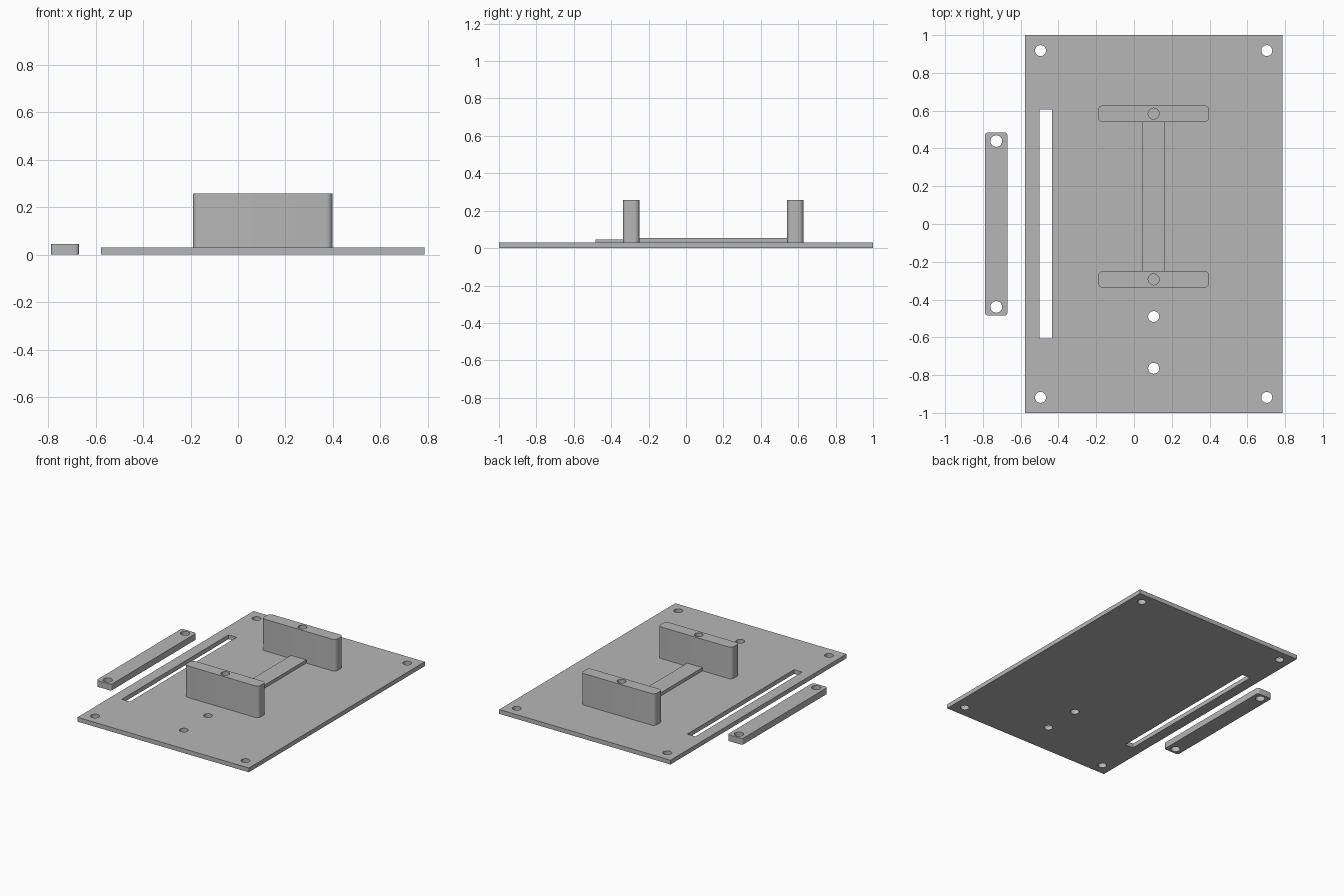
import bpy, bmesh, math

if "Cube" in bpy.data.objects:
    bpy.data.objects.remove(bpy.data.objects["Cube"])

grey = bpy.data.materials.new("light grey")
grey.diffuse_color = (0.47, 0.47, 0.47, 1)
grey.use_nodes = True
grey.node_tree.nodes["Principled BSDF"].inputs["Base Color"].default_value = grey.diffuse_color


def prism(name, outline, z0, z1):
    """Extrude a closed counter-clockwise xy outline from z0 to z1."""
    bm = bmesh.new()
    face = bm.faces.new([bm.verts.new((x, y, z0)) for x, y in outline])
    top = bmesh.ops.extrude_face_region(bm, geom=[face])["geom"]
    for v in top:
        if isinstance(v, bmesh.types.BMVert):
            v.co.z = z1
    bmesh.ops.recalc_face_normals(bm, faces=bm.faces)
    mesh = bpy.data.meshes.new(name)
    bm.to_mesh(mesh)
    bm.free()
    mesh.materials.append(grey)
    obj = bpy.data.objects.new(name, mesh)
    bpy.context.collection.objects.link(obj)
    return obj


def circle(cx, cy, r, n=32):
    return [(cx + r * math.cos(2 * math.pi * i / n),
             cy + r * math.sin(2 * math.pi * i / n)) for i in range(n)]


def rect(x0, x1, y0, y1, r=0.0, steps=6):
    """Rectangle outline, with rounded corners when r is given."""
    if r == 0:
        return [(x0, y0), (x1, y0), (x1, y1), (x0, y1)]
    centres = [(x1 - r, y1 - r), (x0 + r, y1 - r), (x0 + r, y0 + r), (x1 - r, y0 + r)]
    return [(cx + r * math.cos(math.pi / 2 * (q + s / steps)),
             cy + r * math.sin(math.pi / 2 * (q + s / steps)))
            for q, (cx, cy) in enumerate(centres) for s in range(steps + 1)]


def finish(obj, cutouts, z0, z1):
    """Cut the given outlines out of the part, then smooth its curved walls."""
    bpy.context.view_layer.objects.active = obj
    for outline in cutouts:
        cutter = prism("cutter", outline, z0, z1)
        cutter.hide_render = True
        mod = obj.modifiers.new("cut", 'BOOLEAN')
        mod.operation, mod.solver, mod.object = 'DIFFERENCE', 'EXACT', cutter
        bpy.ops.object.modifier_apply(modifier=mod.name)
        bpy.data.objects.remove(cutter)
    bpy.ops.object.select_all(action='DESELECT')
    obj.select_set(True)
    bpy.ops.object.shade_smooth_by_angle(angle=math.radians(30))


PLATE = 0.031      # plate thickness
MID = 0.104        # x centre of plate

# base plate: corner holes, two front holes, long slot
plate = prism("base_plate", rect(-0.577, 0.786, -1, 1), 0, PLATE)
holes = [circle(x, y, 0.029) for x in (-0.495, 0.703) for y in (-0.918, 0.918)]
holes += [circle(MID, y, 0.029) for y in (-0.49, -0.764)]
finish(plate, holes + [rect(-0.5, -0.435, -0.607, 0.607)], -0.1, 0.1)

# upright blocks with a blind screw hole in the top
for name, y in (("front_block", -0.293), ("back_block", 0.584)):
    block = prism(name, rect(-0.19, 0.398, y - 0.044, y + 0.044, 0.026), PLATE, 0.258)
    finish(block, [circle(MID, y, 0.029)], 0.12, 0.4)

# low rib joining the blocks
prism("connecting_rib", rect(0.043, 0.165, -0.249, 0.54), PLATE, 0.054)

# separate clamp bar beside the plate
bar = prism("clamp_bar", rect(-0.788, -0.67, -0.485, 0.485, 0.016), 0, 0.045)
finish(bar, [circle(-0.729, y, 0.031) for y in (-0.439, 0.439)], -0.1, 0.1)
